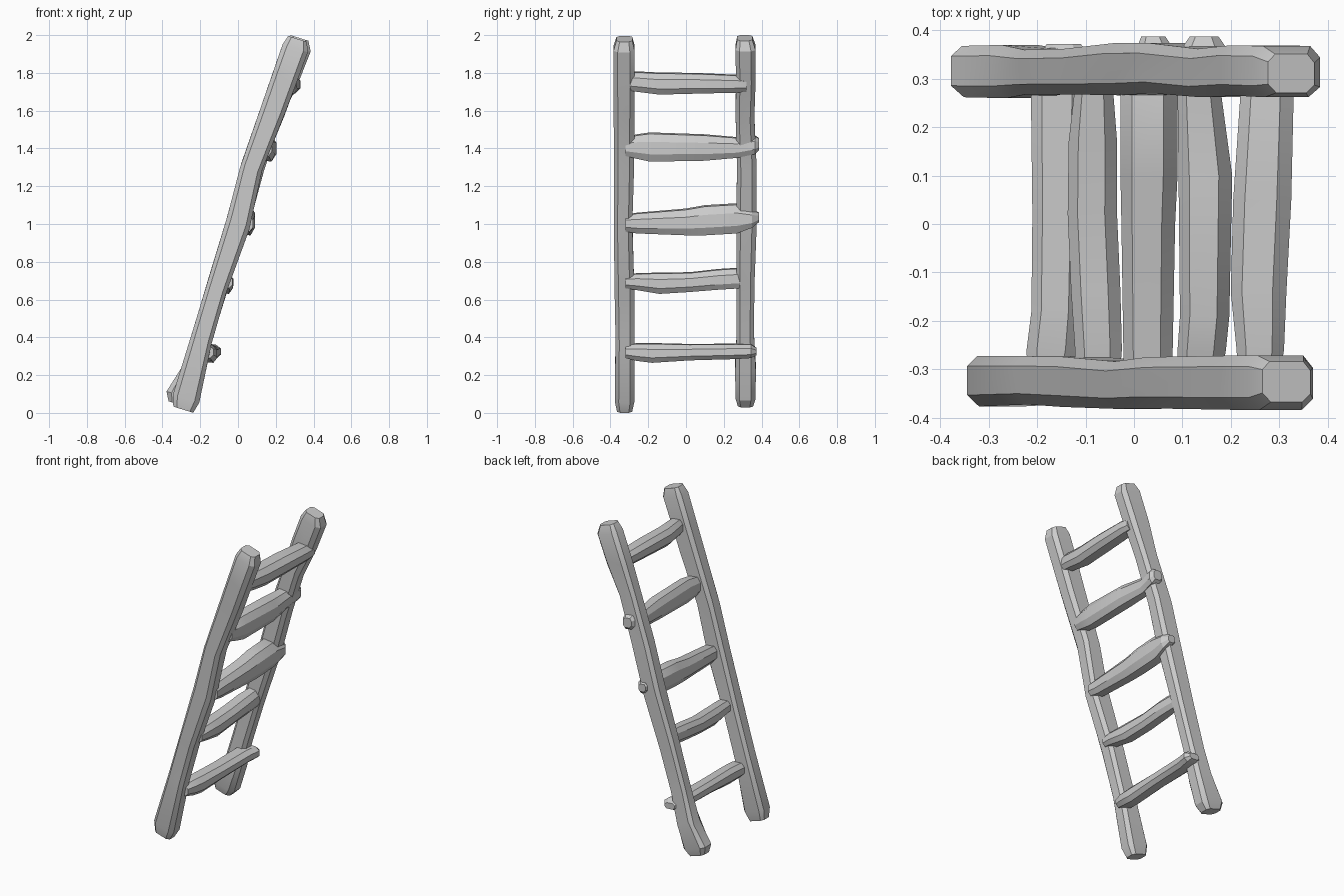
import bpy, bmesh, math, random

random.seed(4)
TILT = math.radians(17.3)
C, S = math.cos(TILT), math.sin(TILT)


def loft(name, rings):
    """Skin a list of equal-length point rings and cap both ends."""
    bm = bmesh.new()
    vr = [[bm.verts.new(p) for p in r] for r in rings]
    n = len(rings[0])
    for a, b in zip(vr, vr[1:]):
        for i in range(n):
            j = (i + 1) % n
            bm.faces.new((a[i], a[j], b[j], b[i]))
    bm.faces.new(vr[0])
    bm.faces.new(vr[-1])
    bmesh.ops.recalc_face_normals(bm, faces=bm.faces)
    me = bpy.data.meshes.new(name)
    bm.to_mesh(me)
    bm.free()
    ob = bpy.data.objects.new(name, me)
    bpy.context.collection.objects.link(ob)
    bpy.ops.object.select_all(action='DESELECT')
    ob.select_set(True)
    bpy.context.view_layer.objects.active = ob
    bpy.ops.object.shade_smooth_by_angle(angle=math.radians(25))
    return ob


RAIL_SECTION = [(-1, .6), (-.7, 1), (.7, 1), (1, .55), (1, -.6), (.65, -1), (-.65, -1), (-1, -.55)]
RUNG_SECTION = [(-1, .5), (-.6, 1), (.5, .9), (1, .35), (1, -.5), (.6, -1), (-.5, -.9), (-1, -.35)]


def rail(name, stations):
    """Hewn leaning post; station = x, z, half width, y, half thickness."""
    rings = []
    for k, (x, z, hw, y, hy) in enumerate(stations):
        end = k < 2 or k > len(stations) - 3
        ring = []
        for u, v in RAIL_SECTION:
            w = 0 if end else random.uniform(-.025, .025)   # uneven cuts
            ring.append((x + u * hw * C + w * S, y + v * hy, z - u * hw * S + w * C))
        rings.append(ring)
    return loft(name, rings)


def rung(name, stations):
    """Hewn crossbar; station = y, x min, x max, z min, z max."""
    rings = []
    for y, x0, x1, z0, z1 in stations:
        rings.append([((x0 + x1) / 2 + u * (x1 - x0) / 2, y,
                       (z0 + z1) / 2 + v * (z1 - z0) / 2) for u, v in RUNG_SECTION])
    return loft(name, rings)


# side rails
rail("front_rail", [
    (-.29, .017, .055, -.325, .040), (-.275, .075, .073, -.325, .052),
    (-.19, .40, .058, -.323, .050), (-.11, .67, .056, -.326, .052),
    (.0, 1.0, .066, -.333, .049), (.072, 1.3, .058, -.328, .053),
    (.185, 1.6, .066, -.328, .055), (.245, 1.77, .068, -.328, .056),
    (.303, 1.93, .070, -.328, .056), (.315, 1.98, .052, -.326, .042)])
rail("back_rail", [
    (-.315, .045, .055, .315, .040), (-.302, .09, .080, .315, .053),
    (-.235, .24, .060, .315, .055), (-.185, .42, .056, .314, .046),
    (-.10, .70, .058, .315, .047), (.002, 1.02, .062, .320, .054),
    (.075, 1.29, .062, .322, .052), (.175, 1.58, .058, .312, .050),
    (.25, 1.77, .072, .317, .052), (.315, 1.935, .073, .315, .053),
    (.325, 1.985, .050, .311, .040)])

# rungs, bottom to top
rung("rung_1", [
    (-.32, -.22, -.13, .29, .36), (-.26, -.222, -.115, .275, .37), (-.18, -.212, -.11, .265, .37),
    (.02, -.21, -.105, .278, .365), (.27, -.213, -.10, .285, .367), (.345, -.20, -.09, .29, .365),
    (.372, -.18, -.11, .305, .345)])
rung("rung_2", [
    (-.32, -.12, -.03, .66, .73), (-.26, -.122, -.025, .65, .74), (-.14, -.13, -.028, .63, .743),
    (.02, -.137, -.035, .64, .745), (.17, -.135, -.035, .652, .762), (.30, -.12, -.045, .66, .77)])
rung("rung_3", [
    (-.32, -.02, .08, .96, 1.05), (-.26, -.022, .08, .95, 1.06), (0, -.026, .085, .94, 1.082),
    (.10, -.028, .09, .94, 1.10), (.27, -.028, .09, .95, 1.11), (.35, 0, .09, .98, 1.08),
    (.387, .015, .065, 1.01, 1.06)])
rung("rung_4", [
    (-.32, .09, .18, 1.36, 1.46), (-.26, .09, .19, 1.345, 1.475), (-.19, .095, .197, 1.33, 1.485),
    (.10, .092, .203, 1.335, 1.475), (.27, .09, .18, 1.35, 1.46), (.365, .10, .19, 1.37, 1.47),
    (.387, .115, .175, 1.39, 1.455)])
rung("rung_5", [
    (-.32, .215, .30, 1.71, 1.80), (-.26, .212, .31, 1.70, 1.808), (-.14, .20, .315, 1.685, 1.802),
    (.05, .205, .325, 1.69, 1.80), (.27, .22, .33, 1.695, 1.79), (.32, .23, .32, 1.70, 1.78)])
